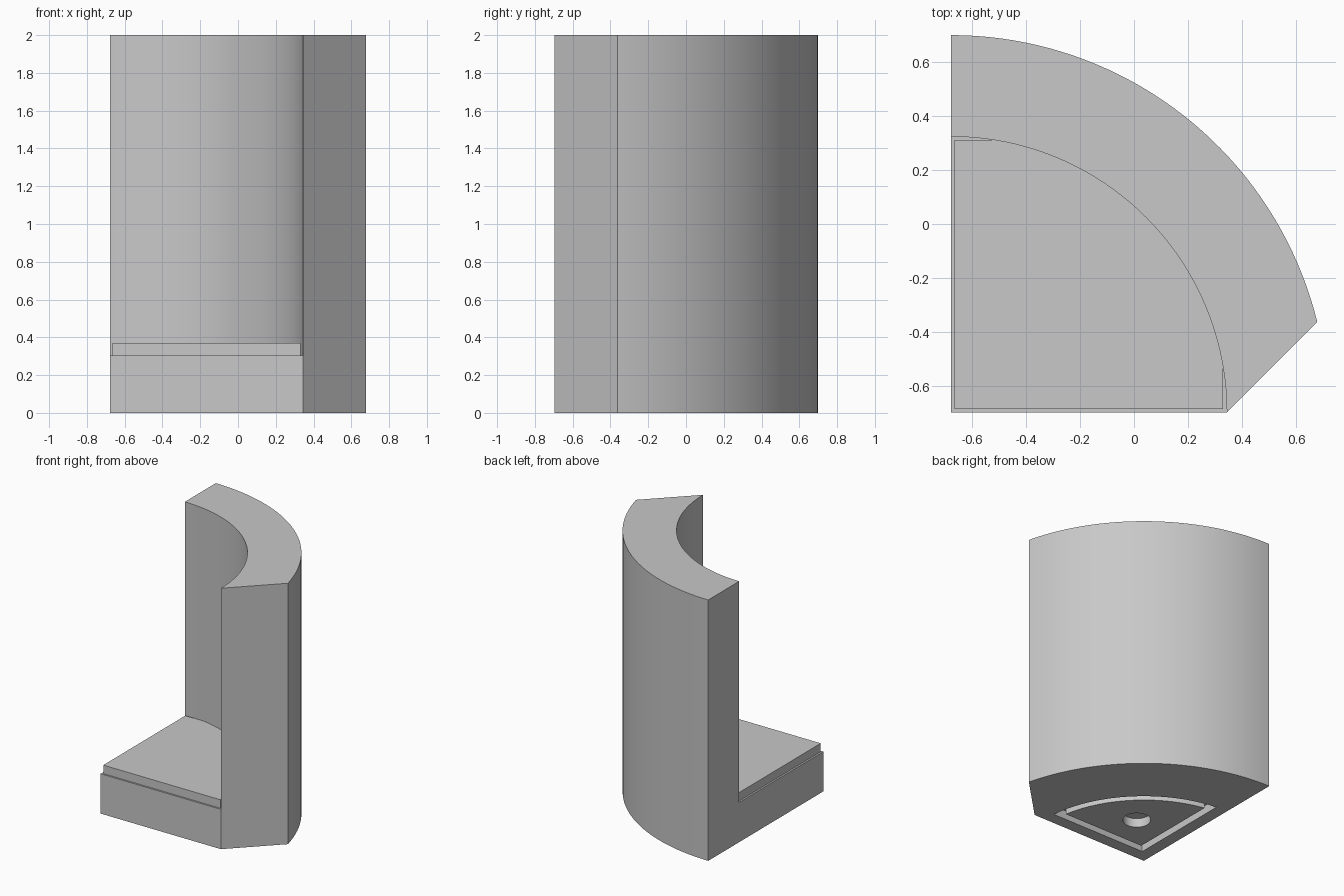
import bpy, bmesh, math

cube = bpy.data.objects.get("Cube")
if cube:
    bpy.data.objects.remove(cube, do_unlink=True)

CX, CY = -0.677, -0.697        # square corner, centre of every arc
R_IN, R_OUT = 1.02, 1.395      # inner and outer wall radius
BASE_Z, SLAB_Z, LIP = 0.305, 0.37, 0.0133

grey = bpy.data.materials.new("light grey")
grey.use_nodes = True
grey.diffuse_color = (0.58, 0.58, 0.58, 1)
grey.node_tree.nodes["Principled BSDF"].inputs["Base Color"].default_value = (0.58, 0.58, 0.58, 1)


def arc(r, a0, a1, n=40):
    """Points on an arc round the square corner."""
    angles = [a0 + (a1 - a0) * i / n for i in range(n + 1)]
    return [(r * math.cos(a), r * math.sin(a)) for a in angles]


def sector(offset, r):
    """Quarter disc whose straight sides are moved inwards by offset."""
    a = math.asin(offset / r)
    return [(offset, offset)] + arc(r, a, math.pi / 2 - a)


def prism(name, outline, z0, z1):
    """Extrude an outline, given relative to the square corner."""
    bm = bmesh.new()
    face = bm.faces.new([bm.verts.new((CX + x, CY + y, z0)) for x, y in outline])
    top = bmesh.ops.extrude_face_region(bm, geom=[face])["geom"]
    verts = [v for v in top if isinstance(v, bmesh.types.BMVert)]
    bmesh.ops.translate(bm, verts=verts, vec=(0, 0, z1 - z0))
    bmesh.ops.recalc_face_normals(bm, faces=bm.faces)
    mesh = bpy.data.meshes.new(name)
    bm.to_mesh(mesh)
    bm.free()
    mesh.materials.append(grey)
    obj = bpy.data.objects.new(name, mesh)
    bpy.context.collection.objects.link(obj)
    return obj


def cut(obj, cutter):
    """Subtract a cutter and throw it away."""
    mod = obj.modifiers.new("cut", 'BOOLEAN')
    mod.operation, mod.solver, mod.object = 'DIFFERENCE', 'EXACT', cutter
    bpy.context.view_layer.objects.active = obj
    bpy.ops.object.modifier_apply(modifier=mod.name)
    bpy.data.objects.remove(cutter, do_unlink=True)


# Curved wall and base in one solid, with a diagonal end face
half = R_IN / 2
end_x = half + math.sqrt(R_OUT ** 2 / 2 - half ** 2)
outline = [(0, 0), (R_IN, 0)] + arc(R_OUT, math.acos(end_x / R_OUT), math.pi / 2)
body = prism("wall_and_base", outline, 0, 2)

# Hollow above the base
hollow = [(-0.1, -0.1), (R_IN, -0.1)] + arc(R_IN, 0, math.pi / 2) + [(-0.1, R_IN)]
cut(body, prism("hollow_cutter", hollow, BASE_Z, 2.1))

# Groove round the underside
groove = prism("groove_cutter", sector(0.095, 0.925), -0.1, 0.07)
cut(groove, prism("island_cutter", sector(0.153, 0.87), -0.2, 0.2))
cut(body, groove)

# Round socket in the underside
socket = [(0.413 + x, 0.413 + y) for x, y in arc(0.1, 0, math.tau)[:-1]]
cut(body, prism("socket_cutter", socket, -0.1, 0.07))

# Raised floor slab, its curved side tucked into the wall
side, r = R_IN - LIP, R_IN + 0.02
a = math.acos(side / r)
slab_outline = [(LIP, LIP), (side, LIP)] + arc(r, a, math.pi / 2 - a) + [(LIP, side)]
slab = prism("floor_slab", slab_outline, BASE_Z - 0.005, SLAB_Z)

for obj in (body, slab):
    bpy.ops.object.select_all(action='DESELECT')
    obj.select_set(True)
    bpy.context.view_layer.objects.active = obj
    bpy.ops.object.shade_smooth_by_angle(angle=math.radians(30))
